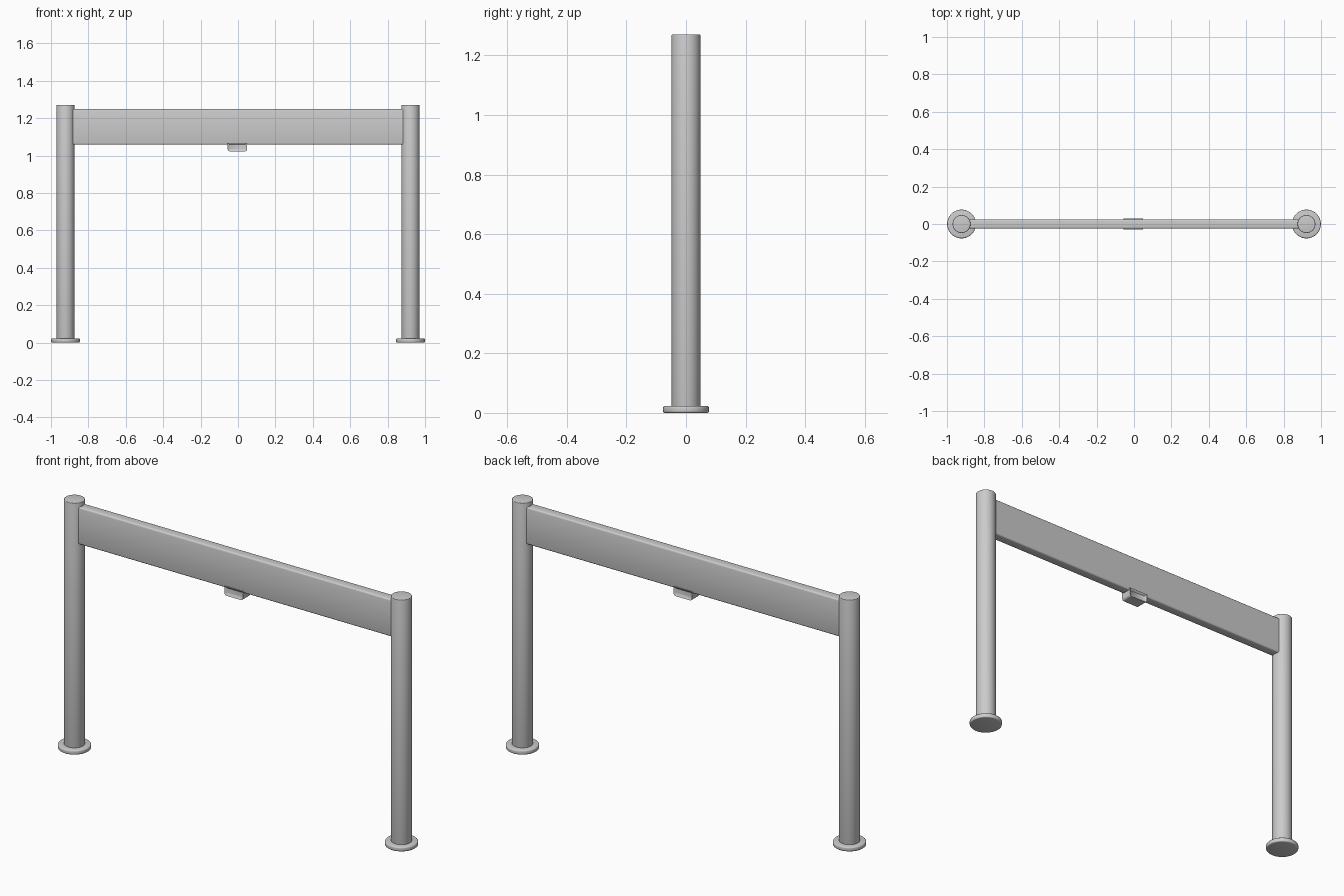
import bpy, bmesh, math
from mathutils import Matrix

cube = bpy.data.objects.get("Cube")
if cube:
    bpy.data.objects.remove(cube, do_unlink=True)

metal = bpy.data.materials.new("light grey metal")
metal.use_nodes = True
GREY = (0.6, 0.6, 0.6, 1)
metal.diffuse_color = GREY
metal.node_tree.nodes["Principled BSDF"].inputs["Base Color"].default_value = GREY


def finish(name, bm):
    """Turn a bmesh into a smooth shaded object with sharp edges."""
    bmesh.ops.recalc_face_normals(bm, faces=bm.faces)
    mesh = bpy.data.meshes.new(name)
    bm.to_mesh(mesh)
    bm.free()
    mesh.materials.append(metal)
    obj = bpy.data.objects.new(name, mesh)
    bpy.context.collection.objects.link(obj)
    bpy.ops.object.select_all(action='DESELECT')
    obj.select_set(True)
    bpy.context.view_layer.objects.active = obj
    bpy.ops.object.shade_smooth_by_angle(angle=math.radians(35))
    return obj


def disc(name, x, radius, z0, z1, bevel):
    """Upright cylinder with softened rims."""
    bm = bmesh.new()
    bmesh.ops.create_cone(bm, cap_ends=True, segments=40, radius1=radius, radius2=radius,
                          depth=z1 - z0, matrix=Matrix.Translation((x, 0, (z0 + z1) / 2)))
    rims = [e for e in bm.edges if abs(e.verts[0].co.z - e.verts[1].co.z) < 1e-5]
    bmesh.ops.bevel(bm, geom=rims, offset=bevel, segments=3, profile=0.5, affect='EDGES')
    return finish(name, bm)


def box(size, centre):
    bm = bmesh.new()
    bmesh.ops.create_cube(bm, size=1, matrix=Matrix.Translation(centre) @ Matrix.Diagonal((*size, 1)))
    return bm


# Posts and their round floor flanges
POST_X = 0.922
for side, name in ((1, "left"), (-1, "right")):
    disc(name + "_post", side * POST_X, 0.048, 0.01, 1.27, 0.003)
    disc(name + "_flange", side * POST_X, 0.077, 0, 0.023, 0.006)

# Crossbeam, long edges rounded
bm = box((1.8, 0.05, 0.19), (0, 0, 1.153))
long_edges = [e for e in bm.edges if abs(e.verts[0].co.x - e.verts[1].co.x) > 1]
bmesh.ops.bevel(bm, geom=long_edges, offset=0.008, segments=3, profile=0.5, affect='EDGES')
finish("crossbeam", bm)

# Bracket under the beam, with recessed sockets front and back
bm = box((0.104, 0.06, 0.046), (-0.003, 0, 1.045))
low_edges = [e for e in bm.edges
             if all(v.co.z < 1.03 for v in e.verts) and abs(e.verts[0].co.y - e.verts[1].co.y) > 0.01]
bmesh.ops.bevel(bm, geom=low_edges, offset=0.012, segments=3, profile=0.5, affect='EDGES')
bm.normal_update()
sides = [f for f in bm.faces if abs(f.normal.y) > 0.9]
for f in sides:
    bmesh.ops.inset_region(bm, faces=[f], thickness=0.014, depth=0)
    bmesh.ops.translate(bm, verts=f.verts, vec=f.normal * -0.008)
finish("beam_bracket", bm)
